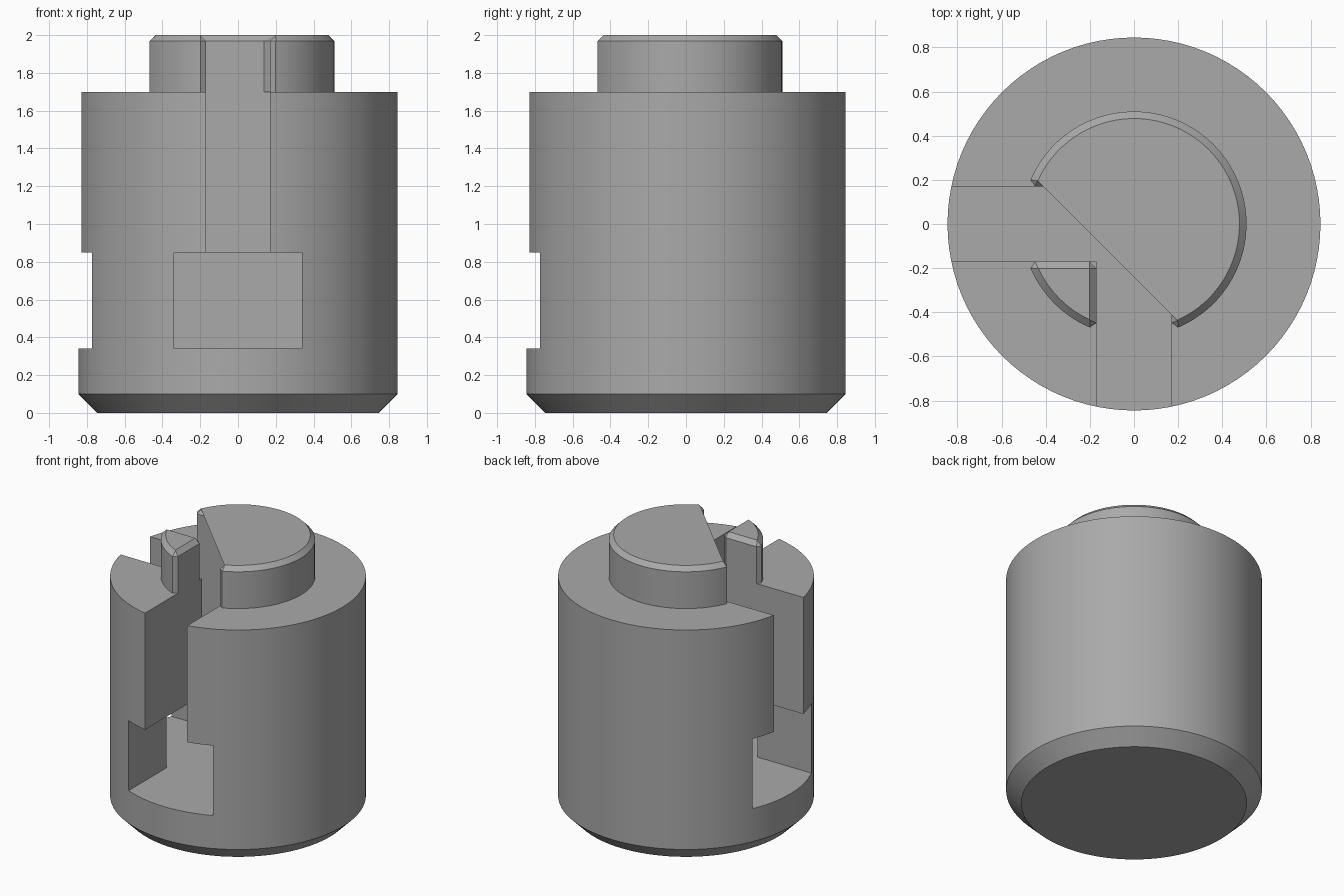
import bpy, bmesh, math

if "Cube" in bpy.data.objects:
    bpy.data.objects.remove(bpy.data.objects["Cube"], do_unlink=True)

RADIUS, BOSS_RADIUS = 0.845, 0.51
SLOT, KEYWAY = 0.17, 0.34          # half widths of the two channels
SHOULDER, TOP = 1.7, 2.0
BEVEL = 0.032

grey = bpy.data.materials.new("plain grey")
grey.use_nodes = True
grey.diffuse_color = (0.4, 0.4, 0.4, 1)
grey.node_tree.nodes["Principled BSDF"].inputs["Base Color"].default_value = (0.4, 0.4, 0.4, 1)


def finish(bm, name):
    bmesh.ops.recalc_face_normals(bm, faces=bm.faces)
    mesh = bpy.data.meshes.new(name)
    bm.to_mesh(mesh)
    bm.free()
    mesh.materials.append(grey)
    obj = bpy.data.objects.new(name, mesh)
    bpy.context.collection.objects.link(obj)
    return obj


def prism(outline, z0, z1):
    bm = bmesh.new()
    face = bm.faces.new([bm.verts.new((x, y, z0)) for x, y in outline])
    top = bmesh.ops.extrude_face_region(bm, geom=[face], use_keep_orig=True)["geom"]
    bmesh.ops.translate(bm, vec=(0, 0, z1 - z0),
                        verts=[v for v in top if isinstance(v, bmesh.types.BMVert)])
    bmesh.ops.recalc_face_normals(bm, faces=bm.faces)
    return bm


def activate(obj):
    bpy.ops.object.select_all(action='DESELECT')
    obj.select_set(True)
    bpy.context.view_layer.objects.active = obj


def smooth(obj):
    activate(obj)
    bpy.ops.object.shade_smooth_by_angle(angle=math.radians(30))


def elbow_cutter(half, z0, z1):
    """L-shaped channel open to the front and to the -x side."""
    h, far = half, -1.0
    outline = [(far, -h), (-h, -h), (-h, far), (h, far), (h, h), (far, h)]
    cutter = finish(prism(outline, z0, z1), "channel_cutter")
    cutter.hide_render = True
    return cutter


# Body: chamfered cylinder, then the wide keyway and the narrow slot above it
bm = bmesh.new()
profile = [(RADIUS - 0.1, 0), (RADIUS, 0.1), (RADIUS, SHOULDER)]
SIDES = 96
rings = [[bm.verts.new((r * math.cos(math.tau * i / SIDES), r * math.sin(math.tau * i / SIDES), z))
          for i in range(SIDES)] for r, z in profile]
for low, high in zip(rings, rings[1:]):
    for i in range(SIDES):
        j = (i + 1) % SIDES
        bm.faces.new((low[i], low[j], high[j], high[i]))
bm.faces.new(rings[0])
bm.faces.new(rings[-1])
body = finish(bm, "body")

for half, z0, z1 in ((KEYWAY, 0.34, 0.85), (SLOT, 0.6, 1.9)):
    cutter = elbow_cutter(half, z0, z1)
    cut = body.modifiers.new("channel", 'BOOLEAN')
    cut.operation, cut.solver, cut.object = 'DIFFERENCE', 'EXACT', cutter
    activate(body)
    bpy.ops.object.modifier_apply(modifier=cut.name)
    bpy.data.objects.remove(cutter, do_unlink=True)
smooth(body)


def boss_part(name, start, end, corner, steps):
    """Disc sector closed by a square corner, bevelled on all but its foot."""
    arc = [start + (end - start) * i / steps for i in range(steps + 1)]
    outline = [(BOSS_RADIUS * math.cos(a), BOSS_RADIUS * math.sin(a)) for a in arc]
    bm = prism(outline + [corner], SHOULDER, TOP)
    edges = []
    for e in bm.edges:
        on_top = all(v.co.z > TOP - 0.01 for v in e.verts)
        upright = abs(e.verts[0].co.z - e.verts[1].co.z) > 0.1
        if on_top or (upright and e.calc_face_angle() > math.radians(30)):
            edges.append(e)
    bmesh.ops.bevel(bm, geom=edges, offset=BEVEL, segments=1, affect='EDGES',
                    clamp_overlap=False)
    smooth(finish(bm, name))


# Raised boss: a large piece and a small corner piece either side of the slot
edge = math.asin(SLOT / BOSS_RADIUS)
boss_part("boss_large", -math.pi / 2 + edge, math.pi - edge, (SLOT, SLOT), 50)
boss_part("boss_small", math.pi + edge, math.pi * 1.5 - edge, (-SLOT, -SLOT), 10)
